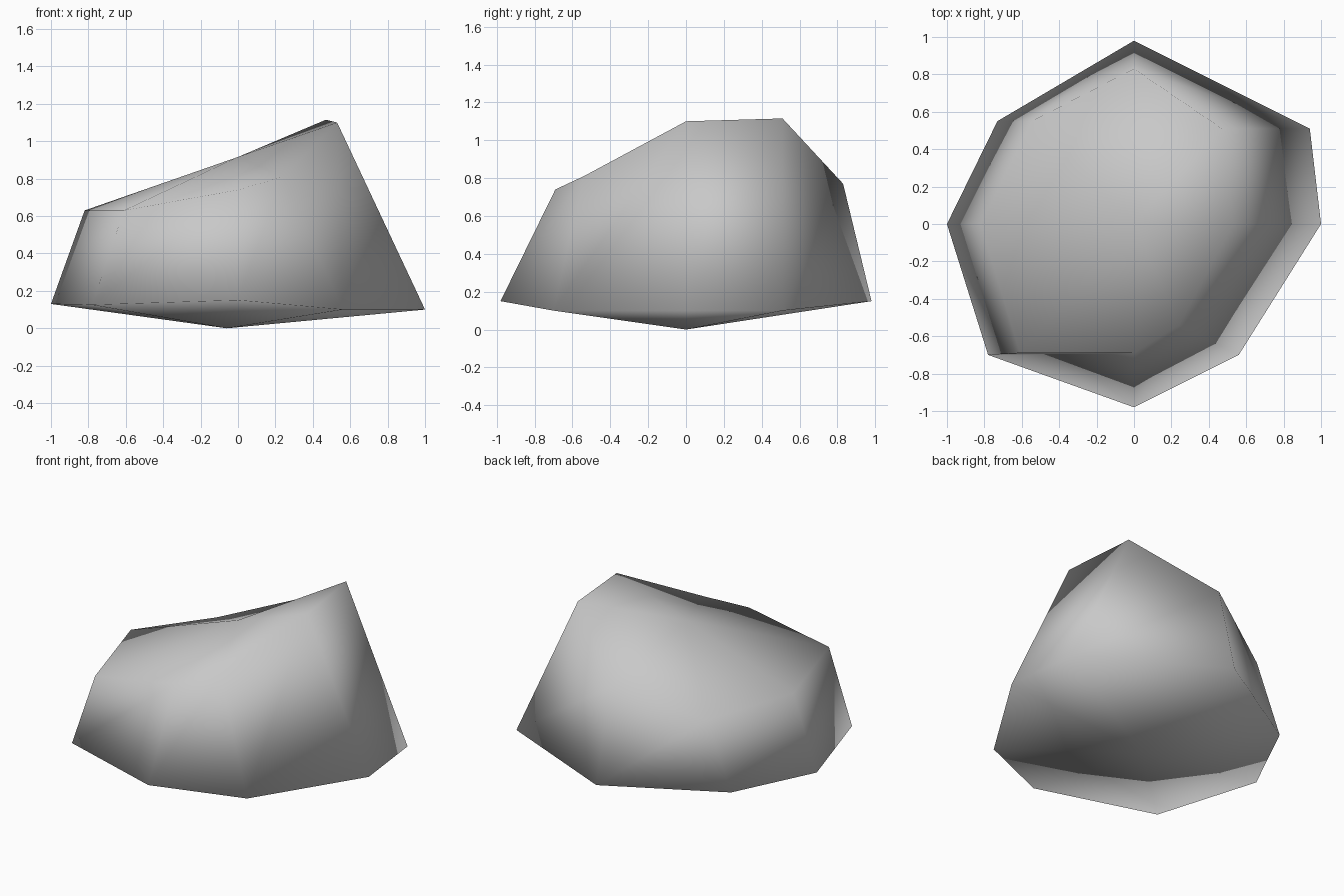
import bpy
import bmesh

if "Cube" in bpy.data.objects:
    bpy.data.objects.remove(bpy.data.objects["Cube"], do_unlink=True)

# Stone colour
stone = bpy.data.materials.new("stone grey")
stone.use_nodes = True
grey = (0.58, 0.58, 0.58, 1)
stone.diffuse_color = grey
bsdf = stone.node_tree.nodes["Principled BSDF"]
bsdf.inputs["Base Color"].default_value = grey
bsdf.inputs["Roughness"].default_value = 0.9

# Eight-sided cross-sections, counter-clockwise from the front
base_ring = [(0, -.98, .15), (.56, -.7, .1), (1, 0, .1), (.94, .51, .1),
             (0, .98, .15), (-.73, .55, .13), (-1, 0, .13), (-.78, -.7, .125)]
upper_ring = [(0, -.69, .74), (.24, -.54, .81), (.53, 0, 1.1), (.47, .51, 1.115),
              (0, .83, .77), (-.545, .55, .58), (-.82, 0, .63), (-.61, -.69, .63)]

bm = bmesh.new()
base = [bm.verts.new(p) for p in base_ring]
upper = [bm.verts.new(p) for p in upper_ring]
crown = bm.verts.new((0, 0, .916))
foot = bm.verts.new((-.06, 0, 0))

# Walls, sloping top and shallow underside
for i in range(len(base)):
    j = (i + 1) % len(base)
    bm.faces.new((base[i], base[j], upper[j], upper[i]))
    bm.faces.new((upper[i], upper[j], crown))
    bm.faces.new((base[j], base[i], foot))
bmesh.ops.recalc_face_normals(bm, faces=bm.faces)
for face in bm.faces:
    face.smooth = True

mesh = bpy.data.meshes.new("boulder")
bm.to_mesh(mesh)
bm.free()
mesh.materials.append(stone)
boulder = bpy.data.objects.new("boulder", mesh)
bpy.context.collection.objects.link(boulder)
